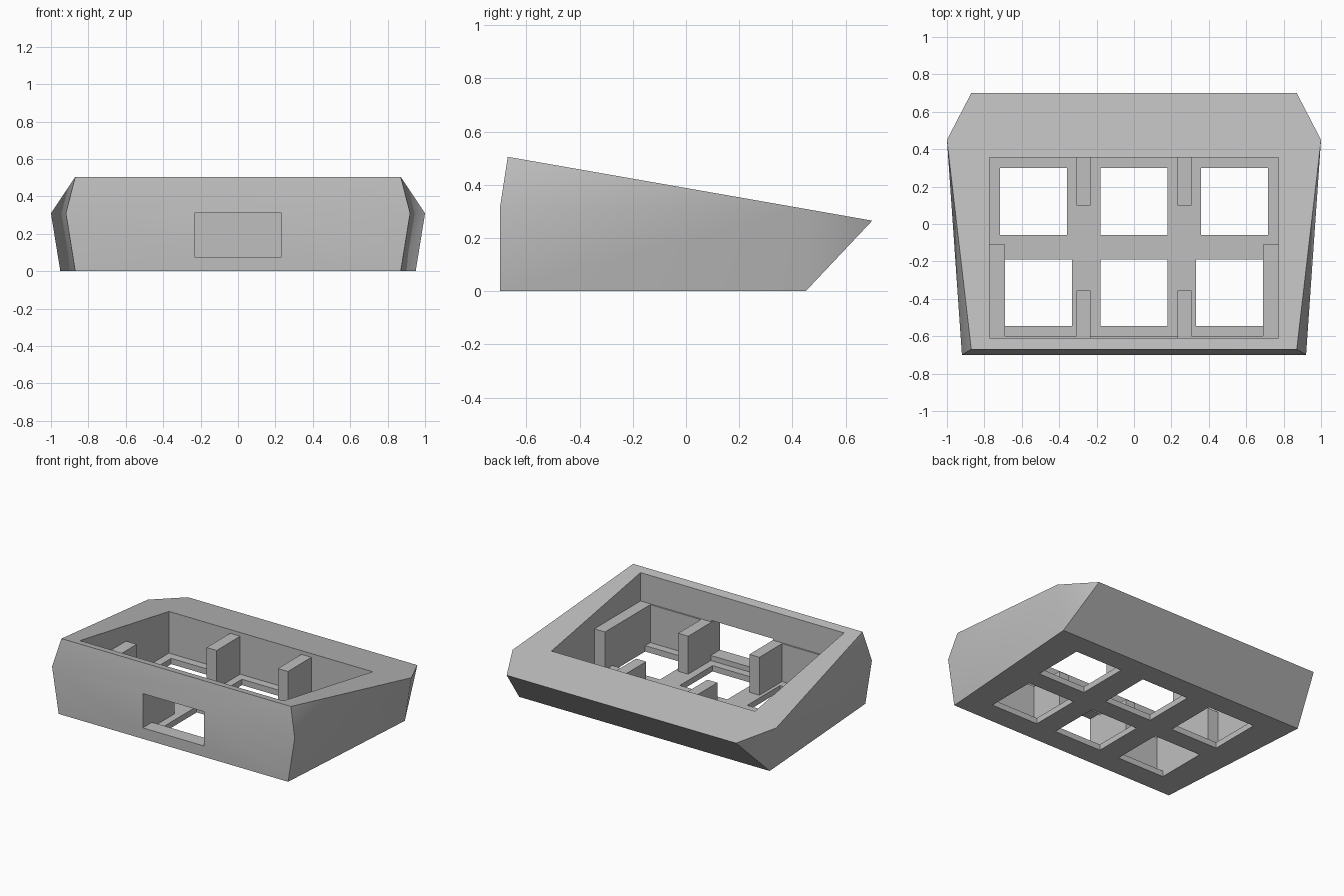
import bpy
import bmesh
import math

if "Cube" in bpy.data.objects:
    bpy.data.objects.remove(bpy.data.objects["Cube"], do_unlink=True)

grey = bpy.data.materials.new("plain_grey")
grey.use_nodes = True
colour = (0.52, 0.52, 0.52, 1)
grey.diffuse_color = colour
grey.node_tree.nodes["Principled BSDF"].inputs["Base Color"].default_value = colour


def make_object(name, bm):
    bmesh.ops.recalc_face_normals(bm, faces=bm.faces)
    mesh = bpy.data.meshes.new(name)
    bm.to_mesh(mesh)
    bm.free()
    mesh.materials.append(grey)
    obj = bpy.data.objects.new(name, mesh)
    bpy.context.collection.objects.link(obj)
    return obj


def box(name, xs, ys, zs):
    """Box from its lower and upper limit on each axis."""
    bm = bmesh.new()
    bmesh.ops.create_cube(bm, size=1)
    for v in bm.verts:
        v.co = [lim[0] if c < 0 else lim[1] for c, lim in zip(v.co, (xs, ys, zs))]
    return make_object(name, bm)


def cut(target, xs, ys, zs):
    cutter = box("cutter", xs, ys, zs)
    cutter.hide_render = True
    mod = target.modifiers.new("cut", "BOOLEAN")
    mod.operation = "DIFFERENCE"
    mod.solver = "EXACT"
    mod.object = cutter
    bpy.context.view_layer.objects.active = target
    bpy.ops.object.modifier_apply(modifier=mod.name)
    bpy.data.objects.remove(cutter, do_unlink=True)


# Faceted wedge shell: hull of mirrored corner points
corners = [
    (0.87, -0.70, 0), (0.92, -0.70, 0.31), (0.87, -0.67, 0.505),
    (0.95, 0.45, 0), (1.0, 0.45, 0.309), (0.87, 0.70, 0.265),
]
bm = bmesh.new()
for x, y, z in corners:
    for side in (-1, 1):
        bm.verts.new((side * x, y, z))
bmesh.ops.convex_hull(bm, input=bm.verts)
bmesh.ops.dissolve_limit(bm, angle_limit=math.radians(0.8),
                         verts=bm.verts, edges=bm.edges)
case = make_object("case_shell", bm)

# Main pocket, leaving a thin floor
FLOOR = 0.04
SHELF = 0.30
FRONT, BACK, HALF = -0.61, 0.355, 0.772
cut(case, (-HALF, HALF), (FRONT, BACK), (FLOOR, 1))

# Window through the front wall
cut(case, (-0.232, 0.232), (-0.9, -0.5), (0.075, 0.31))

# Two rows of square openings in the floor
for centre, ys in ((0.537, (-0.06, 0.30)), (0.511, (-0.545, -0.19))):
    for x in (-centre, 0, centre):
        cut(case, (x - 0.18, x + 0.18), ys, (-0.1, 0.1))

# Inner supports, sunk slightly into floor and walls
SINK = 0.01
height = (FLOOR - SINK, SHELF)
for side, word in ((-1, "right"), (1, "left")):
    def span(a, b):
        return sorted((side * a, side * b))
    box("back_rib_" + word, span(0.232, 0.308), (0.10, BACK + SINK), height)
    box("front_rib_" + word, span(0.232, 0.308), (FRONT - SINK, -0.355), height)
    box("side_block_" + word, span(0.691, HALF + SINK), (FRONT - SINK, -0.11), height)
    box("front_lip_" + word, span(0.30, 0.70), (FRONT - SINK, -0.60), height)
box("window_sill", (-0.24, 0.24), (FRONT - SINK, -0.60), (FLOOR - SINK, 0.075))

# Soft shading over the shallow creases of the shell
bpy.ops.object.select_all(action="DESELECT")
case.select_set(True)
bpy.context.view_layer.objects.active = case
bpy.ops.object.shade_smooth_by_angle(angle=math.radians(30))
